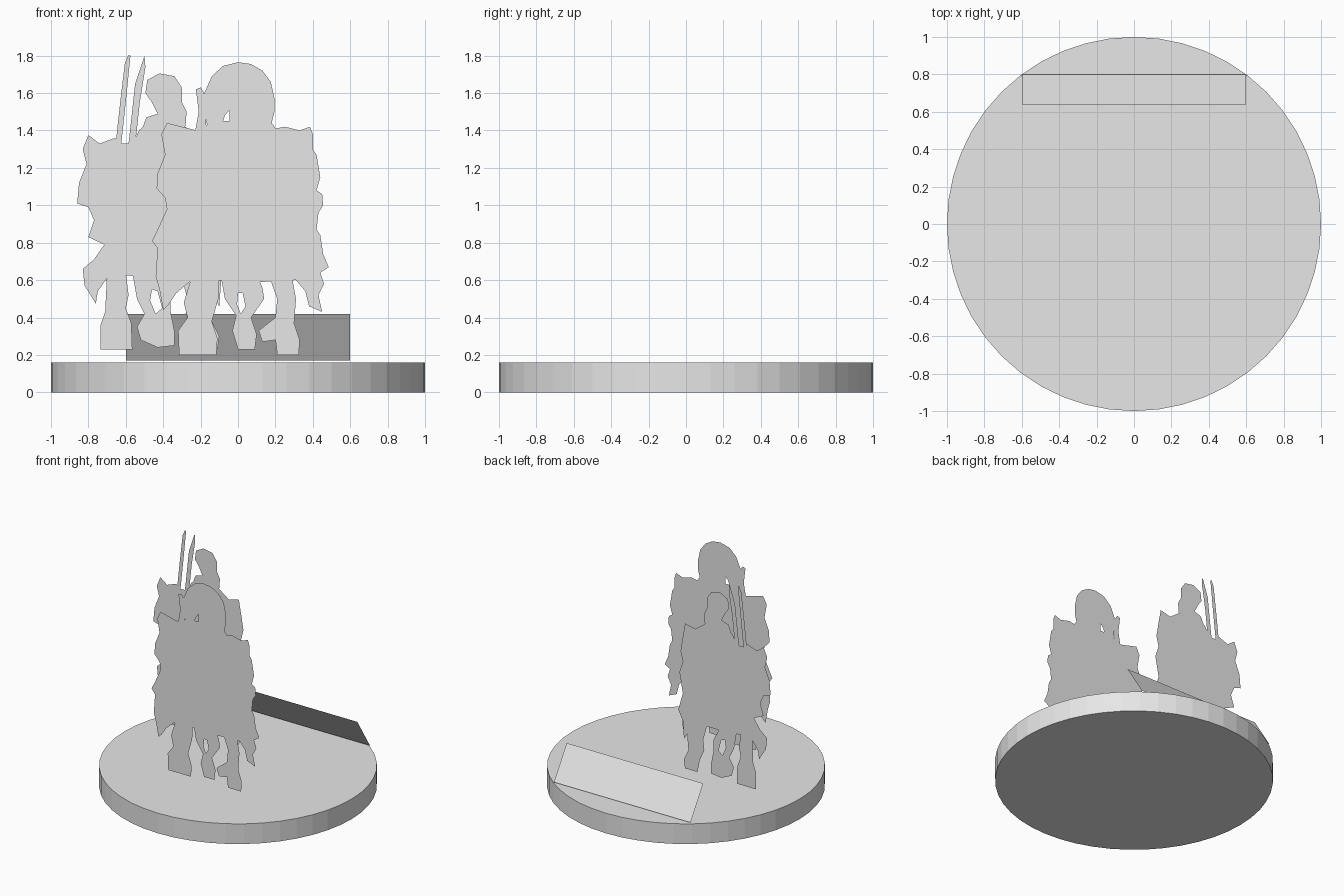
import bpy, bmesh

grey = bpy.data.materials.new("light_grey")
grey.diffuse_color = (0.8, 0.8, 0.8, 1)


def cutout(name, y, outline, *holes):
    """Flat paper-like silhouette in the xz plane, facing the front."""
    bm = bmesh.new()
    edges = []
    for loop in (outline, *holes):
        vs = [bm.verts.new((x, y, z)) for x, z in loop]
        edges += [bm.edges.new((vs[i - 1], vs[i])) for i in range(len(vs))]
    bmesh.ops.triangle_fill(bm, use_beauty=True, edges=edges, normal=(0, -1, 0))
    bmesh.ops.dissolve_limit(bm, angle_limit=0.01, verts=[], edges=bm.edges[:])
    for f in bm.faces:
        f.normal_update()
        if f.normal.y > 0:
            f.normal_flip()
    me = bpy.data.meshes.new(name)
    bm.to_mesh(me)
    bm.free()
    me.materials.append(grey)
    ob = bpy.data.objects.new(name, me)
    bpy.context.collection.objects.link(ob)
    return ob


# Round base
bpy.ops.mesh.primitive_cylinder_add(vertices=48, radius=1, depth=0.16, location=(0, 0, 0.08))
base = bpy.context.object
base.name = "round_base"
base.data.materials.append(grey)

# Tilted plate at the back of the base
plate_mesh = bpy.data.meshes.new("tilted_plate")
plate_mesh.from_pydata([(0.6, 0.8, 0.17), (0.6, 0.64, 0.42), (-0.6, 0.64, 0.42), (-0.6, 0.8, 0.17)],
                       [], [(0, 1, 2, 3)])
plate_mesh.materials.append(grey)
bpy.context.collection.objects.link(bpy.data.objects.new("tilted_plate", plate_mesh))

# Front figure: cloaked body
YF, YB, STEP = -0.427, 0.168, 0.002
cutout("front_body", YF, [
    (-0.18, 1.43), (-0.22, 1.40), (-0.30, 1.42), (-0.38, 1.44), (-0.41, 1.38), (-0.39, 1.27),
    (-0.43, 1.17), (-0.435, 1.09), (-0.39, 1.04), (-0.38, 0.98), (-0.43, 0.87), (-0.46, 0.81),
    (-0.43, 0.77), (-0.44, 0.62), (-0.42, 0.55), (-0.40, 0.44), (-0.37, 0.47), (-0.33, 0.53),
    (-0.26, 0.59), (-0.05, 0.60), (0.12, 0.59), (0.31, 0.60), (0.36, 0.54), (0.38, 0.46),
    (0.45, 0.43), (0.43, 0.52), (0.46, 0.58), (0.44, 0.64), (0.485, 0.67), (0.455, 0.74),
    (0.44, 0.84), (0.42, 0.87), (0.43, 0.96), (0.455, 1.00), (0.45, 1.06), (0.42, 1.08),
    (0.44, 1.15), (0.42, 1.27), (0.40, 1.30), (0.40, 1.38), (0.385, 1.42), (0.33, 1.40),
    (0.25, 1.42), (0.20, 1.41)])

# Front figure: head with a small gap beside the face
cutout("front_head", YF - STEP, [
    (-0.16, 1.38), (-0.175, 1.50), (-0.18, 1.60), (-0.14, 1.69), (-0.08, 1.745), (0.0, 1.765),
    (0.07, 1.755), (0.13, 1.72), (0.175, 1.66), (0.195, 1.57), (0.195, 1.50), (0.18, 1.44),
    (0.21, 1.40)],
    [(-0.08, 1.45), (-0.07, 1.48), (-0.045, 1.51), (-0.045, 1.45)])
cutout("front_tool", YF + STEP, [
    (-0.23, 1.39), (-0.21, 1.50), (-0.225, 1.62), (-0.20, 1.63), (-0.175, 1.59), (-0.17, 1.39)])

# Front figure: shoulder plate layered over the body
cutout("front_shoulder", YF - STEP, [
    (-0.38, 1.43), (-0.40, 1.37), (-0.39, 1.27), (-0.43, 1.17), (-0.43, 1.09), (-0.38, 1.04),
    (-0.29, 1.11), (-0.22, 1.17), (-0.20, 1.21), (-0.26, 1.20), (-0.22, 1.31), (-0.19, 1.39),
    (-0.30, 1.42)])

# Front figure: legs
cutout("front_leg_left", YF + STEP, [
    (-0.25, 0.61), (-0.29, 0.48), (-0.27, 0.40), (-0.32, 0.33), (-0.315, 0.20), (-0.115, 0.20),
    (-0.11, 0.29), (-0.14, 0.38), (-0.105, 0.50), (-0.10, 0.61)])
cutout("front_leg_middle", YF + STEP, [
    (-0.09, 0.61), (-0.07, 0.50), (-0.01, 0.41), (-0.03, 0.33), (0.0, 0.23), (0.09, 0.23),
    (0.10, 0.31), (0.07, 0.40), (0.14, 0.50), (0.13, 0.56), (0.11, 0.61)],
    [(0.0, 0.53), (0.025, 0.53), (0.04, 0.46), (0.015, 0.42), (-0.005, 0.47)])
cutout("front_leg_right", YF + STEP, [
    (0.17, 0.61), (0.21, 0.50), (0.20, 0.40), (0.11, 0.33), (0.13, 0.27), (0.20, 0.28),
    (0.21, 0.20), (0.325, 0.20), (0.33, 0.28), (0.30, 0.37), (0.31, 0.50), (0.29, 0.61)])

# Rear figure: cloaked body
cutout("rear_body", YB, [
    (-0.53, 1.40), (-0.56, 1.33), (-0.62, 1.33), (-0.66, 1.36), (-0.74, 1.33), (-0.80, 1.375),
    (-0.83, 1.30), (-0.81, 1.22), (-0.85, 1.12), (-0.86, 1.01), (-0.80, 0.99), (-0.77, 0.92),
    (-0.80, 0.83), (-0.715, 0.79), (-0.77, 0.71), (-0.83, 0.66), (-0.82, 0.57), (-0.76, 0.475),
    (-0.75, 0.54), (-0.70, 0.61), (-0.66, 0.63), (-0.40, 0.61), (-0.20, 0.62), (-0.16, 0.56),
    (-0.10, 0.46), (-0.09, 0.60), (-0.05, 0.68), (-0.09, 0.82), (-0.06, 0.98), (-0.09, 1.07),
    (-0.07, 1.15), (-0.09, 1.27), (-0.11, 1.38), (-0.20, 1.36), (-0.27, 1.41), (-0.32, 1.45),
    (-0.47, 1.45)])
cutout("rear_head", YB - STEP, [
    (-0.52, 1.39), (-0.49, 1.47), (-0.43, 1.49), (-0.46, 1.55), (-0.495, 1.60), (-0.485, 1.67),
    (-0.42, 1.705), (-0.34, 1.69), (-0.30, 1.63), (-0.30, 1.55), (-0.275, 1.50), (-0.28, 1.43),
    (-0.30, 1.38)])

# Rear figure: shoulder plate and two spears
cutout("rear_shoulder", YB - STEP, [
    (-0.66, 1.35), (-0.74, 1.33), (-0.80, 1.37), (-0.83, 1.30), (-0.81, 1.22), (-0.85, 1.12),
    (-0.86, 1.01), (-0.80, 1.0), (-0.70, 1.10), (-0.62, 1.18), (-0.625, 1.33)])
cutout("rear_spear_left", YB + STEP, [
    (-0.655, 1.32), (-0.63, 1.55), (-0.605, 1.76), (-0.585, 1.805), (-0.575, 1.80),
    (-0.595, 1.60), (-0.625, 1.32)])
cutout("rear_spear_right", YB + STEP, [
    (-0.60, 1.20), (-0.575, 1.42), (-0.55, 1.65), (-0.52, 1.74), (-0.50, 1.80),
    (-0.495, 1.74), (-0.525, 1.55), (-0.55, 1.32), (-0.58, 1.20)])

# Rear figure: legs
cutout("rear_leg_left", YB + STEP, [
    (-0.70, 0.64), (-0.71, 0.43), (-0.735, 0.36), (-0.735, 0.23), (-0.565, 0.23),
    (-0.57, 0.37), (-0.60, 0.45), (-0.585, 0.52), (-0.60, 0.64)])
cutout("rear_leg_middle", YB + STEP, [
    (-0.565, 0.64), (-0.54, 0.50), (-0.50, 0.42), (-0.54, 0.35), (-0.52, 0.28), (-0.43, 0.24),
    (-0.34, 0.25), (-0.34, 0.33), (-0.36, 0.43), (-0.36, 0.52), (-0.42, 0.64)],
    [(-0.46, 0.55), (-0.43, 0.54), (-0.405, 0.45), (-0.44, 0.42), (-0.47, 0.49)])
cutout("rear_leg_right", YB + STEP, [
    (-0.31, 0.64), (-0.27, 0.50), (-0.28, 0.42), (-0.24, 0.33), (-0.22, 0.23),
    (-0.11, 0.23), (-0.10, 0.30), (-0.14, 0.38), (-0.13, 0.50), (-0.16, 0.64)])
